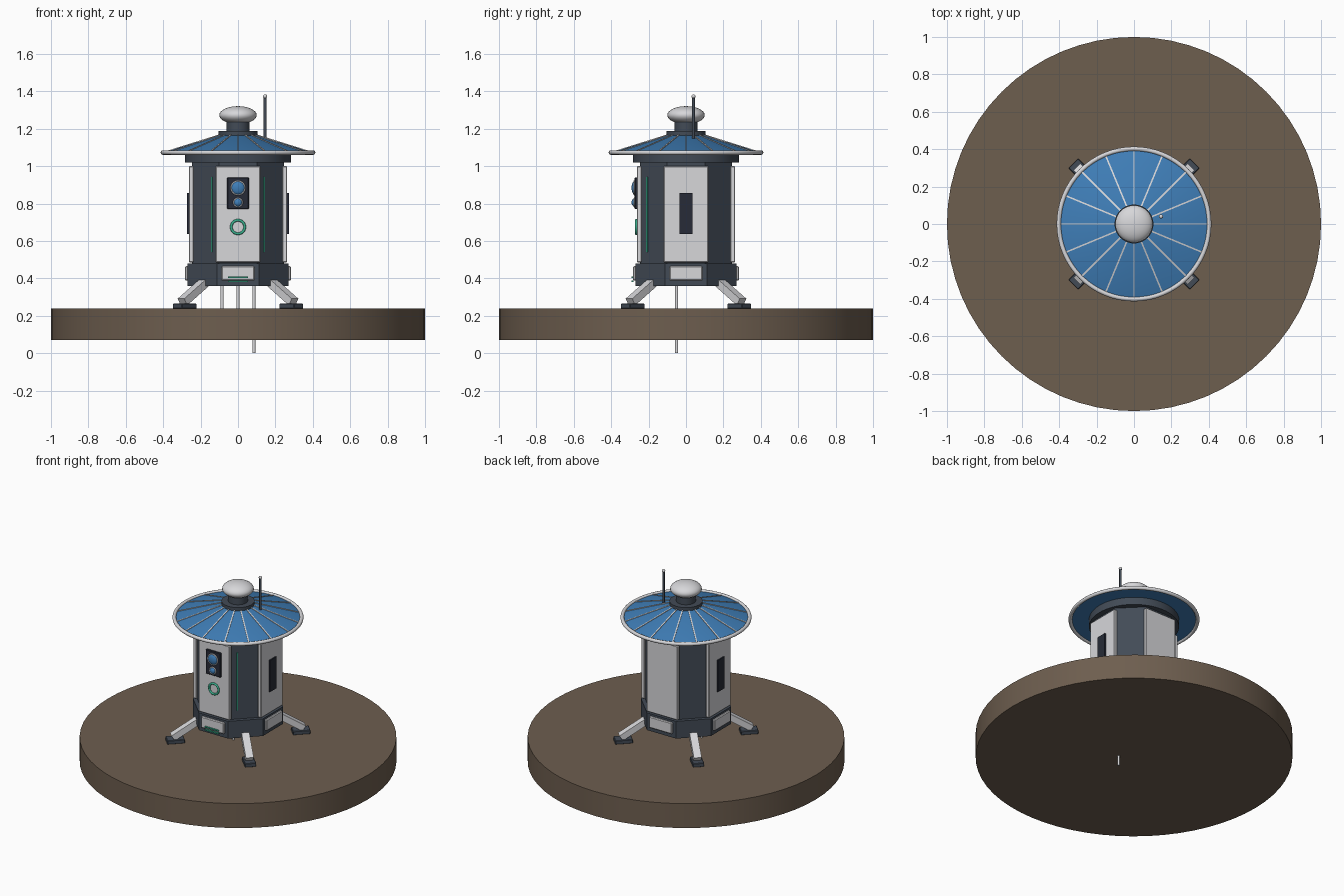
import bpy, math
from mathutils import Vector, Matrix

cube = bpy.data.objects.get("Cube")
if cube:
    bpy.data.objects.remove(cube, do_unlink=True)


def material(name, rgb, rough=0.6):
    m = bpy.data.materials.new(name)
    m.use_nodes = True
    m.diffuse_color = (*rgb, 1)
    bsdf = m.node_tree.nodes["Principled BSDF"]
    bsdf.inputs["Base Color"].default_value = (*rgb, 1)
    bsdf.inputs["Roughness"].default_value = rough
    return m


EARTH = material("earth brown", (0.155, 0.112, 0.078))
WHITE = material("panel white", (0.68, 0.68, 0.70))
SLATE = material("slate grey", (0.055, 0.07, 0.093))
BLACK = material("window black", (0.02, 0.024, 0.038))
BLUE = material("solar blue", (0.05, 0.21, 0.48))
GREEN = material("signal green", (0.04, 0.42, 0.26))


def finish(name, mat, smooth=False):
    ob = bpy.context.object
    ob.name = name
    ob.data.materials.append(mat)
    if smooth:
        bpy.ops.object.shade_smooth_by_angle(angle=math.radians(35))
    return ob


def box(name, mat, size, loc, turn=0, bevel=0):
    """Box centred at loc, turned about the model's vertical axis."""
    bpy.ops.mesh.primitive_cube_add(size=1)
    ob = finish(name, mat)
    ob.data.transform(Matrix.Diagonal((*size, 1)))
    ob.matrix_world = Matrix.Rotation(turn, 4, "Z") @ Matrix.Translation(loc)
    if bevel:
        mod = ob.modifiers.new("soft edges", "BEVEL")
        mod.width = bevel
        mod.segments = 1
    return ob


def drum(name, mat, r, z0, z1, top=None, sides=64, loc=(0, 0)):
    """Upright cylinder or cone frustum; octagons get a flat front."""
    spin = math.pi / sides if sides == 8 else 0
    bpy.ops.mesh.primitive_cone_add(vertices=sides, radius1=r, radius2=r if top is None else top,
                                    depth=z1 - z0, location=(*loc, (z0 + z1) / 2),
                                    rotation=(0, 0, spin))
    return finish(name, mat, sides > 8)


def bar(name, mat, a, b, width, height):
    """Square beam running from a to b."""
    a, b = Vector(a), Vector(b)
    d = b - a
    x = d.normalized()
    y = Vector((0, 0, 1)).cross(x).normalized()
    rot = Matrix((x, y, x.cross(y))).transposed().to_4x4()
    ob = box(name, mat, (d.length, width, height), (0, 0, 0))
    ob.matrix_world = Matrix.Translation((a + b) / 2) @ rot
    return ob


def ring(name, mat, major, minor, loc, facing_front=False):
    bpy.ops.mesh.primitive_torus_add(major_radius=major, minor_radius=minor, location=loc,
                                     major_segments=64, minor_segments=12,
                                     rotation=(math.pi / 2 if facing_front else 0, 0, 0))
    return finish(name, mat, True)


def ball(name, mat, scale, loc):
    bpy.ops.mesh.primitive_uv_sphere_add(segments=32, ring_count=16, radius=1, location=loc)
    ob = finish(name, mat, True)
    ob.data.transform(Matrix.Diagonal((*scale, 1)))
    return ob


# Ground disc and probes beneath the body
drum("ground_disc", EARTH, 1.0, 0.07, 0.24)
drum("drill_rod", WHITE, 0.008, 0, 0.38, sides=16, loc=(0.085, -0.05))
for x in (-0.085, 0):
    drum("probe_rod", WHITE, 0.008, 0.2, 0.38, sides=16, loc=(x, -0.05))

# Octagonal body: corner radius from flat distance
corner = 1 / math.cos(math.pi / 8)
drum("base_skirt", SLATE, 0.27 * corner, 0.36, 0.48, sides=8)
drum("body_core", SLATE, 0.245 * corner, 0.47, 1.03, sides=8)
drum("roof_collar", SLATE, 0.284, 1.02, 1.075)

# Panels on the four main sides
for i in range(4):
    turn = i * math.pi / 2
    box("wall_panel", WHITE, (0.24, 0.026, 0.515), (0, -0.25, 0.743), turn, 0.004)
    box("skirt_panel", WHITE, (0.176, 0.03, 0.078), (0, -0.268, 0.427), turn, 0.005)
    if i % 2:
        box("side_window", BLACK, (0.072, 0.018, 0.22), (0, -0.263, 0.747), turn)

# Legs and feet on the diagonals
for i in range(4):
    turn = math.pi / 4 + i * math.pi / 2
    c, s = math.cos(turn), math.sin(turn)
    box("foot", SLATE, (0.112, 0.072, 0.027), (0.403, 0, 0.2515), turn, 0.003)
    bar("leg_strut", WHITE, (0.235 * c, 0.235 * s, 0.39),
        (0.42 * c, 0.42 * s, 0.274), 0.05, 0.042)

# Light strips beside the front panel
for side in (-1, 1):
    strip = box("light_strip", GREEN, (0.008, 0.008, 0.4), (side * 0.14, -0.208, 0.742))
    strip.rotation_euler.z = side * math.pi / 4

# Front instruments
box("camera_plate", BLACK, (0.115, 0.018, 0.17), (0, -0.266, 0.855), 0, 0.004)
for z, r in ((0.884, 0.036), (0.806, 0.022)):
    ring("lens_ring", WHITE, r, 0.0045, (0, -0.276, z), True)
    ball("lens", BLUE, (r, 0.016, r), (0, -0.275, z))
ring("signal_ring", GREEN, 0.036, 0.007, (0, -0.266, 0.675), True)
for z in (0.405, 0.385):
    box("vent_light", GREEN, (0.105, 0.012, 0.008), (0, -0.286, z))

# Solar roof with rim and radial ribs
drum("solar_roof", BLUE, 0.4, 1.072, 1.166, top=0.1)
ring("roof_rim", WHITE, 0.402, 0.012, (0, 0, 1.073))
for i in range(16):
    a = i * math.pi / 8
    c, s = math.cos(a), math.sin(a)
    bar("roof_rib", WHITE, (0.1 * c, 0.1 * s, 1.167), (0.398 * c, 0.398 * s, 1.0735), 0.008, 0.006)

# Sensor dome and antenna
drum("dome_collar", SLATE, 0.104, 1.15, 1.188)
drum("dome_neck", SLATE, 0.062, 1.18, 1.25)
ball("sensor_dome", WHITE, (0.1, 0.1, 0.048), (0, 0, 1.273))
drum("antenna_mast", SLATE, 0.008, 1.14, 1.37, sides=16, loc=(0.145, 0.04))
ball("antenna_tip", WHITE, (0.011, 0.011, 0.011), (0.145, 0.04, 1.373))
